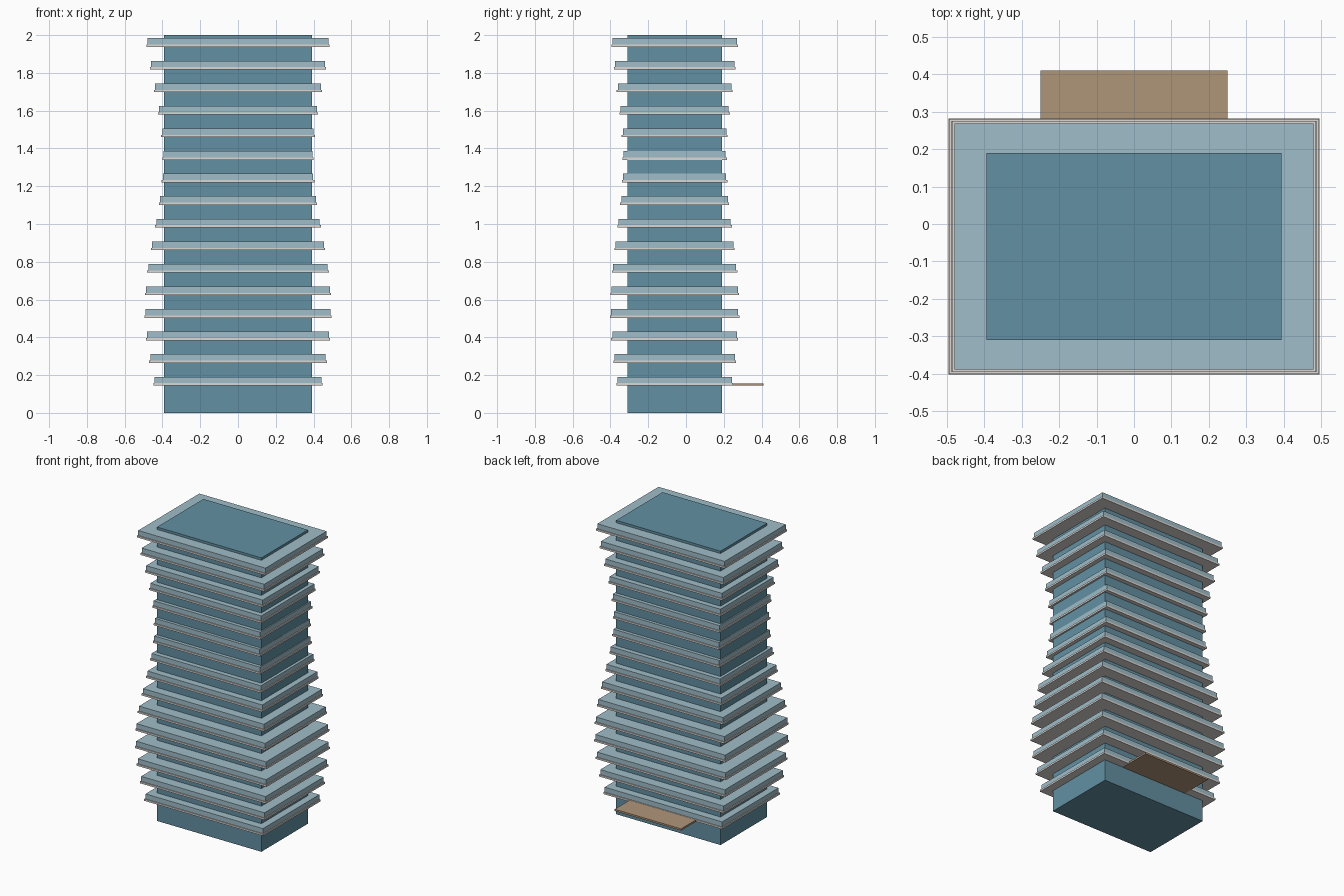
import bpy
import math

cube = bpy.data.objects.get("Cube")
if cube:
    bpy.data.objects.remove(cube, do_unlink=True)


def make_material(name, rgb):
    mat = bpy.data.materials.new(name)
    mat.use_nodes = True
    mat.diffuse_color = (*rgb, 1)
    bsdf = next(n for n in mat.node_tree.nodes if n.type == 'BSDF_PRINCIPLED')
    bsdf.inputs["Base Color"].default_value = (*rgb, 1)
    return mat


core_blue = make_material("core_blue", (0.122, 0.279, 0.361))
pale_glass = make_material("pale_glass", (0.347, 0.509, 0.578))
off_white = make_material("off_white", (0.72, 0.69, 0.66))
tan_wood = make_material("tan_wood", (0.429, 0.301, 0.195))


def box(name, half_x, y0, y1, z0, z1, mat):
    bpy.ops.mesh.primitive_cube_add(size=1, location=(0, (y0 + y1) / 2, (z0 + z1) / 2))
    obj = bpy.context.object
    obj.name = name
    obj.scale = (2 * half_x, y1 - y0, z1 - z0)
    bpy.ops.object.transform_apply(location=False, rotation=False, scale=True)
    obj.data.materials.append(mat)
    return obj


CENTRE_Y = -0.06
FLOORS = 16
DEPTH_RATIO = 0.69
INSET = 0.006

# Tower core
box("tower_core", 0.393, CENTRE_Y - 0.25, CENTRE_Y + 0.25, 0, 2, core_blue)

# Floor slabs with glazed bands, swelling and narrowing in a wave
for i in range(FLOORS):
    z = 0.145 + i * 0.1195
    hx = 0.448 + 0.048 * math.sin(i * 0.478)
    hy = hx * DEPTH_RATIO
    box(f"floor_slab_{i + 1}", hx, CENTRE_Y - hy, CENTRE_Y + hy,
        z, z + 0.012, off_white)
    gy = hy - INSET
    box(f"glass_band_{i + 1}", hx - INSET, CENTRE_Y - gy, CENTRE_Y + gy,
        z + 0.012, z + 0.046, pale_glass)

# Entrance canopy at the back
box("entrance_canopy", 0.25, 0.19, 0.41, 0.144, 0.156, tan_wood)
